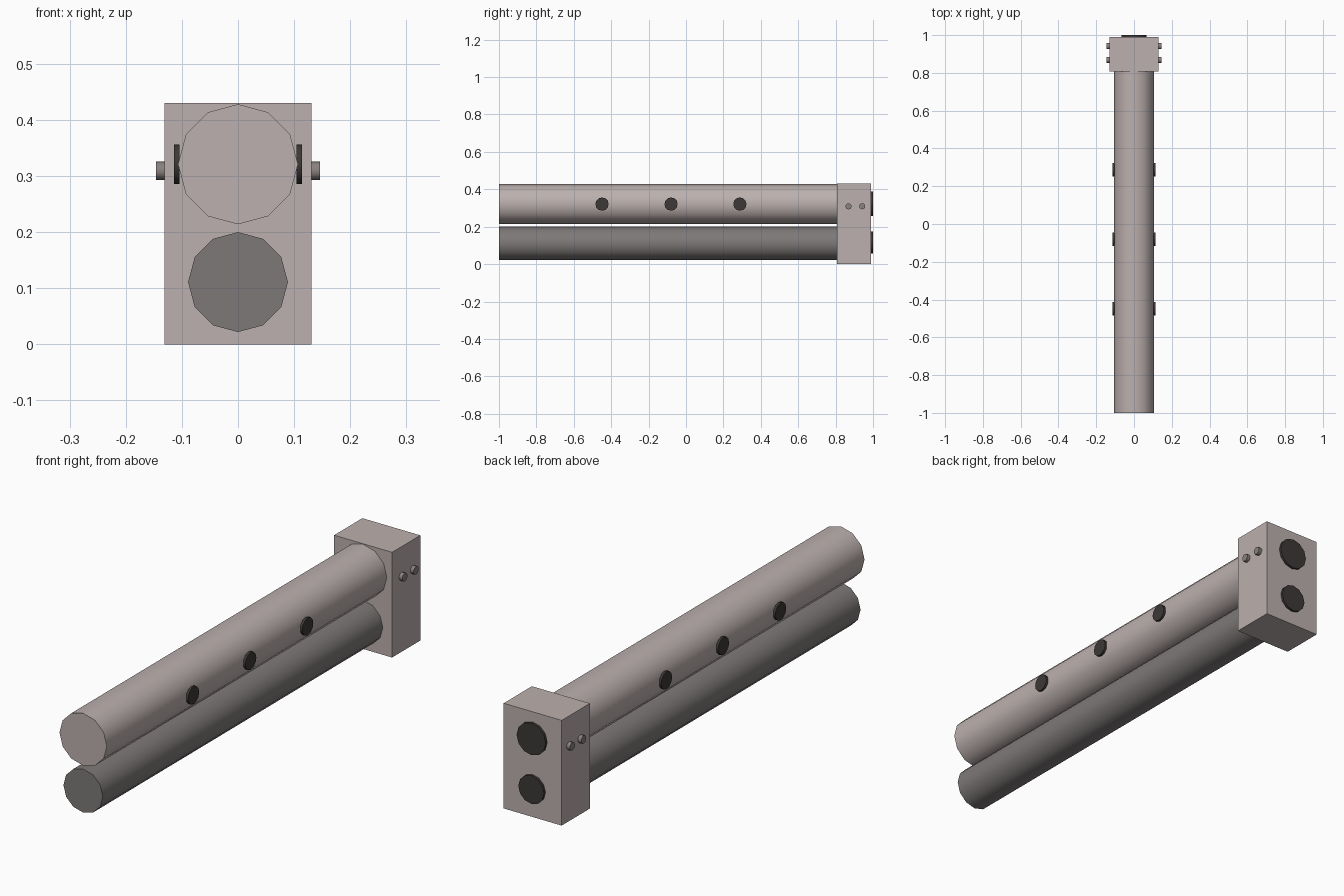
import bpy, math
from mathutils import Matrix

if "Cube" in bpy.data.objects:
    bpy.data.objects.remove(bpy.data.objects["Cube"])


def material(name, rgb):
    m = bpy.data.materials.new(name)
    m.diffuse_color = (*rgb, 1)
    m.use_nodes = True
    m.node_tree.nodes["Principled BSDF"].inputs["Base Color"].default_value = m.diffuse_color
    return m


LIGHT = material("light steel", (0.50, 0.435, 0.425))
GREY = material("dark steel", (0.21, 0.19, 0.19))
PIN = material("pin grey", (0.25, 0.22, 0.215))
BLACK = material("bore black", (0.045, 0.04, 0.038))


def rod(name, axis, lo, hi, centre, r, sides, mat):
    """Cylinder along x or y from lo to hi; centre is (other axis, z)."""
    mid = (lo + hi) / 2
    bpy.ops.mesh.primitive_cylinder_add(vertices=sides, radius=r, depth=hi - lo)
    o = bpy.context.object
    # first vertex ends up pointing straight up
    if axis == 'y':
        o.data.transform(Matrix.Rotation(math.pi / 2, 4, 'X'))
        o.location = (centre[0], mid, centre[1])
    else:
        o.data.transform(Matrix.Rotation(math.pi / 2, 4, 'X'))
        o.data.transform(Matrix.Rotation(math.pi / 2, 4, 'Z'))
        o.location = (mid, centre[0], centre[1])
    o.name = name
    o.data.materials.append(mat)
    bpy.ops.object.shade_smooth_by_angle(angle=math.radians(50))
    return o


# Two barrels
rod("upper_barrel", 'y', -1.0, 0.82, (0, 0.321), 0.107, 12, LIGHT)
rod("lower_barrel", 'y', -1.0, 0.82, (0, 0.111), 0.089, 12, GREY)

# End block
bpy.ops.mesh.primitive_cube_add(size=1, location=(0, 0.899, 0.215))
block = bpy.context.object
block.name = "end_block"
block.scale = (0.262, 0.182, 0.43)
block.data.materials.append(LIGHT)

# Muzzle bores on the end block
rod("upper_bore", 'y', 0.98, 1.0, (0, 0.323), 0.066, 12, BLACK)
rod("lower_bore", 'y', 0.98, 1.0, (0, 0.116), 0.058, 12, BLACK)

for side, s in (("right", 1), ("left", -1)):
    # Vent discs along the upper barrel
    for i, y in enumerate((-0.449, -0.08, 0.288)):
        lo, hi = sorted((s * 0.104, s * 0.114))
        rod(f"vent_{side}_{i + 1}", 'x', lo, hi, (y, 0.321), 0.0355, 12, BLACK)
    # Cross pins on the block
    for i, y in enumerate((0.869, 0.942)):
        lo, hi = sorted((s * 0.12, s * 0.146))
        rod(f"pin_{side}_{i + 1}", 'x', lo, hi, (y, 0.309), 0.0165, 10, PIN)
